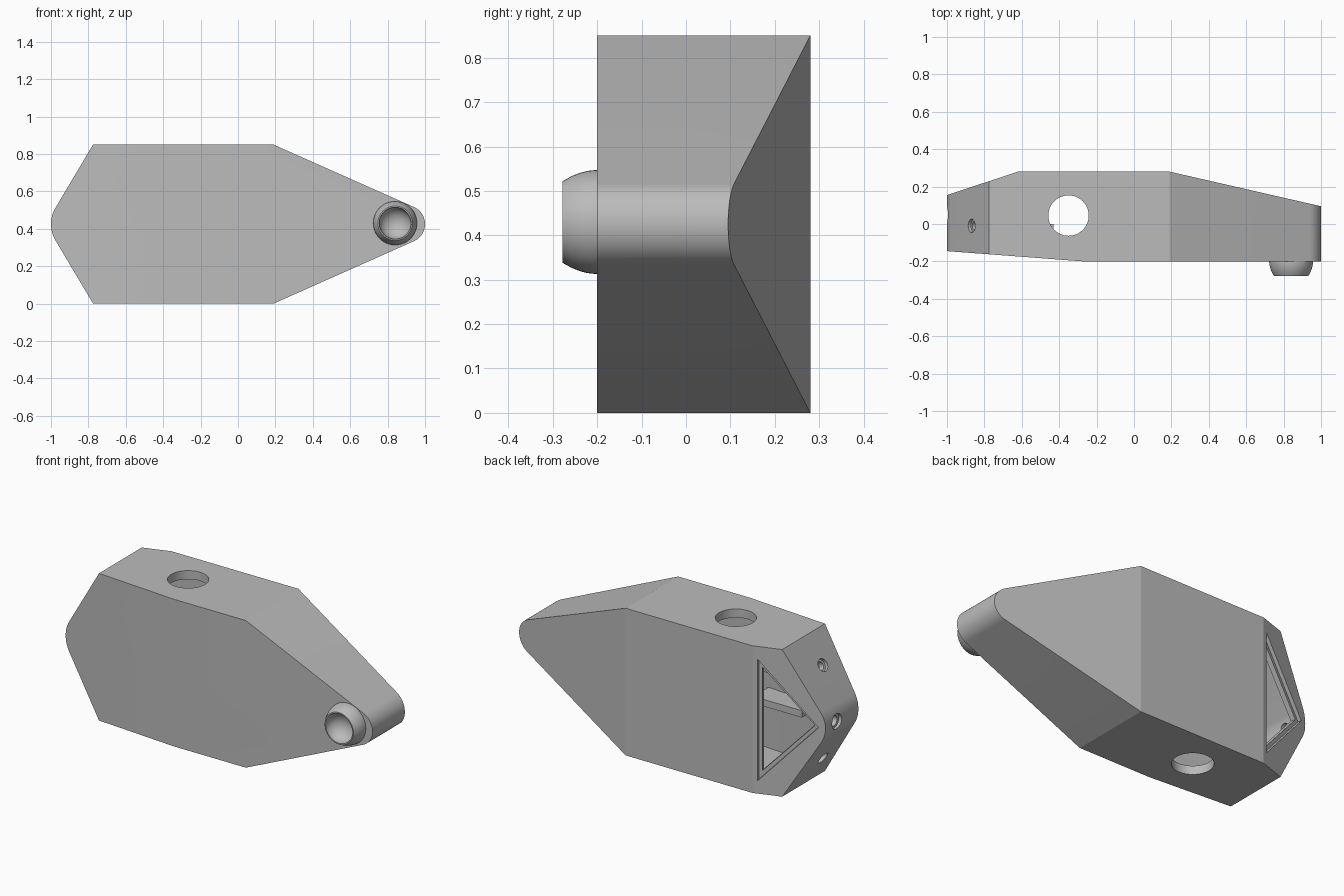
import bpy, bmesh, math
from mathutils import Vector

cube = bpy.data.objects.get("Cube")
if cube:
    bpy.data.objects.remove(cube, do_unlink=True)

MID = 0.425  # height of the symmetry plane

grey = bpy.data.materials.new("plain grey")
grey.use_nodes = True
GREY = (0.5, 0.5, 0.5, 1)
grey.diffuse_color = GREY
grey.node_tree.nodes["Principled BSDF"].inputs["Base Color"].default_value = GREY


def make_object(name, bm):
    bmesh.ops.recalc_face_normals(bm, faces=bm.faces[:])
    mesh = bpy.data.meshes.new(name)
    bm.to_mesh(mesh)
    bm.free()
    mesh.materials.append(grey)
    obj = bpy.data.objects.new(name, mesh)
    bpy.context.collection.objects.link(obj)
    return obj


def prism(name, points, vec):
    """Extrude a closed 3D polygon along a vector."""
    bm = bmesh.new()
    face = bm.faces.new([bm.verts.new(p) for p in points])
    geom = bmesh.ops.extrude_face_region(bm, geom=[face])["geom"]
    moved = [g for g in geom if isinstance(g, bmesh.types.BMVert)]
    bmesh.ops.translate(bm, verts=moved, vec=vec)
    return make_object(name, bm)


def rod(name, centre, axis, radius, length):
    bm = bmesh.new()
    bmesh.ops.create_cone(bm, cap_ends=True, segments=48, radius1=radius,
                          radius2=radius, depth=length)
    obj = make_object(name, bm)
    turn = Vector(axis).to_track_quat('Z', 'Y').to_matrix()
    for v in obj.data.vertices:
        v.co = turn @ v.co + Vector(centre)
    return obj


def combine(target, tool, operation='DIFFERENCE'):
    mod = target.modifiers.new("cut", 'BOOLEAN')
    mod.operation, mod.object, mod.solver = operation, tool, 'EXACT'
    bpy.context.view_layer.objects.active = target
    bpy.ops.object.modifier_apply(modifier=mod.name)
    bpy.data.objects.remove(tool, do_unlink=True)


def smooth(obj, degrees):
    bpy.ops.object.select_all(action='DESELECT')
    obj.select_set(True)
    bpy.context.view_layer.objects.active = obj
    bpy.ops.object.shade_smooth_by_angle(angle=math.radians(degrees))


def round_end(cx, radius, corner_x, half, steps):
    """Arc tangent to the lines from the two corners, listed upwards for +x."""
    dx = abs(corner_x - cx) * (1 if (corner_x - cx) * cx > 0 else -1)
    reach = math.atan2(half, dx) - math.acos(radius / math.hypot(dx, half))
    side = math.copysign(1, cx)
    return [(cx + side * radius * math.cos(a), MID + side * radius * math.sin(a))
            for a in (reach * (2 * i / steps - 1) for i in range(steps + 1))]


def shell(name, t):
    """Side outline crossed with the plan outline, both inset by t."""
    left, right, half = -0.775 + 0.57 * t, 0.19 - 0.24 * t, MID - t
    outline = [(left, MID - half), (right, MID - half)]
    outline += round_end(0.9, 0.1 - t, right, half, 20)
    outline += [(right, MID + half), (left, MID + half)]
    outline += round_end(-0.83, 0.17 - t, left, half, 14)
    body = prism(name, [(x, -0.5, z) for x, z in outline], (0, 1, 0))
    back = [(1.1, 0.072), (0.19, 0.28), (-0.62, 0.28), (-1.1, 0.122)]
    front = [(-1.1, -0.1375), (-0.27, -0.2), (1.1, -0.2)]
    plan = [(x, y - t) for x, y in back] + [(x, y + t) for x, y in front]
    combine(body, prism("plan", [(x, y, -1) for x, y in plan], (0, 0, 3)), 'INTERSECT')
    return body


# Hollow body
body = shell("body", 0)
combine(body, shell("cavity", 0.05))

# Vertical hole through top and bottom
combine(body, rod("hole", (-0.35, 0.045, MID), (0, 0, 1), 0.108, 2))

# Counterbored screw holes in the blunt end
screws = [((-0.87, -0.01, MID + 0.27), (-0.859, 0, 0.512), 0.036),
          ((-0.87, -0.01, MID - 0.27), (-0.859, 0, -0.512), 0.036),
          ((-1, 0.05, MID), (-1, 0, 0), 0.044)]
for centre, axis, r in screws:
    combine(body, rod("bore", centre, axis, r, 0.04))
    combine(body, rod("drill", centre, axis, r * 0.65, 0.2))

# Triangular window with a rebated edge on the sloping back
normal = Vector((-0.313, 0.95, 0))


def window(x0, x1, half, depth):
    pts = [(x0, MID + half), (x0, MID - half), (x1, MID)]
    base = [Vector((x, 0.28 + 0.329 * (x + 0.62), z)) + normal * 0.05 for x, z in pts]
    return prism("window", base, -normal * (0.05 + depth))


combine(body, window(-0.648, -0.964, 0.35, 0.02))
combine(body, window(-0.666, -0.94, 0.3, 0.12))
smooth(body, 11)

# Shelves inside, against the front wall
for i, z in enumerate((0.36, 0.56)):
    bar = [(x, y, z) for x, y in ((-0.74, -0.14), (-0.43, -0.16), (-0.43, 0), (-0.74, 0))]
    prism(f"inner_shelf_{i + 1}", bar, (0, 0, 0.04))

# Rounded nozzle with a bowl, turned about the y axis
bowl = [(0.085 * math.cos(a), -0.278 + 0.075 * math.sin(a))
        for a in (math.pi / 2 * i / 10 for i in range(10))]
side = [(0.117, -0.19), (0.117, -0.205), (0.115, -0.222), (0.111, -0.238),
        (0.104, -0.256), (0.097, -0.269), (0.092, -0.278)]
profile = side + bowl + [(0, -0.203)]
bm = bmesh.new()
ring = [bm.verts.new((0.84 + r, y, MID + 0.005)) for r, y in profile]
edges = [bm.edges.new(pair) for pair in zip(ring, ring[1:])]
bmesh.ops.spin(bm, geom=ring + edges, cent=(0.84, 0, MID + 0.005), axis=(0, 1, 0),
               angle=math.tau, steps=48)
bmesh.ops.remove_doubles(bm, verts=bm.verts[:], dist=0.0005)
nozzle = make_object("nozzle", bm)
smooth(nozzle, 30)
